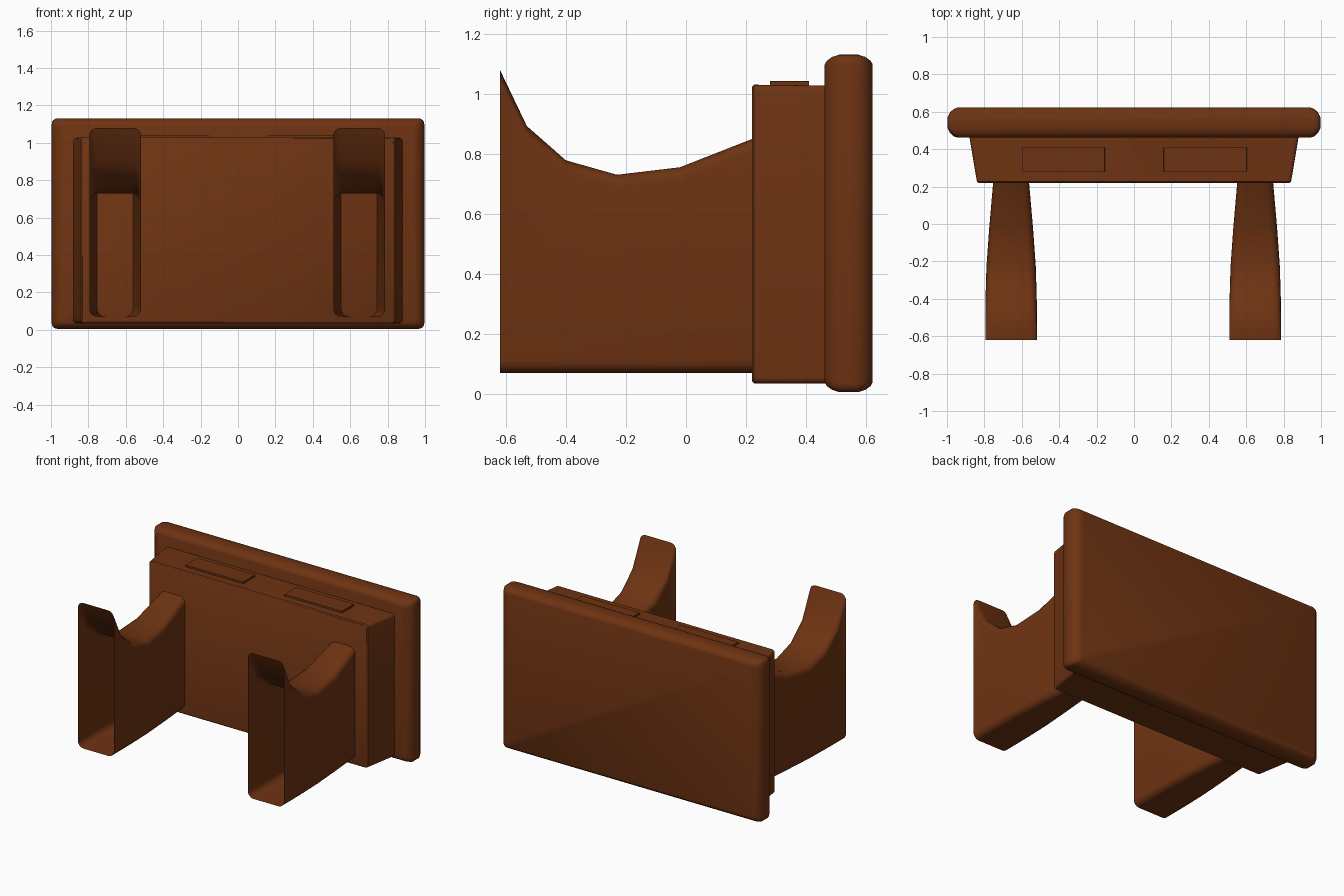
import bpy, bmesh, math

if "Cube" in bpy.data.objects:
    bpy.data.objects.remove(bpy.data.objects["Cube"])

wood = bpy.data.materials.new("reddish brown wood")
wood.diffuse_color = (0.155, 0.033, 0.006, 1)
wood.use_nodes = True
wood.node_tree.nodes["Principled BSDF"].inputs["Base Color"].default_value = wood.diffuse_color


def rounded_ring(cx, y, half_w, z0, z1, r, seg=4):
    """Rounded rectangle in the xz plane, counter-clockwise seen from the front."""
    corners = [(cx + half_w - r, z0 + r, -90), (cx + half_w - r, z1 - r, 0),
               (cx - half_w + r, z1 - r, 90), (cx - half_w + r, z0 + r, 180)]
    ring = []
    for x, z, start in corners:
        for i in range(seg + 1):
            a = math.radians(start + 90 * i / seg)
            ring.append((x + r * math.cos(a), y, z + r * math.sin(a)))
    return ring


def loft(name, rings, front=True, back=True, angle=35):
    bm = bmesh.new()
    vs = [[bm.verts.new(p) for p in ring] for ring in rings]
    n = len(vs[0])
    for a, b in zip(vs, vs[1:]):
        for i in range(n):
            j = (i + 1) % n
            bm.faces.new((a[i], b[i], b[j], a[j]))
    if front:
        bm.faces.new(vs[0])
    if back:
        bm.faces.new(vs[-1][::-1])
    me = bpy.data.meshes.new(name)
    bm.to_mesh(me)
    bm.free()
    me.materials.append(wood)
    ob = bpy.data.objects.new(name, me)
    bpy.context.collection.objects.link(ob)
    bpy.ops.object.select_all(action='DESELECT')
    bpy.context.view_layer.objects.active = ob
    ob.select_set(True)
    bpy.ops.object.shade_smooth_by_angle(angle=math.radians(angle))
    return ob


# Large slab with a bullnose edge
half = [(0.08, 0.055), (0.073, 0.036), (0.055, 0.016), (0.03, 0.004)]
edge = [(0.542 - d, i) for d, i in half] + [(0.542 + d, i) for d, i in half[::-1]]
loft("table_top", [rounded_ring(0, y, 1.0 - i, 0.003 + 0.65 * i, 1.133 - 0.65 * i, 0.03)
                   for y, i in edge], angle=45)

# Flared apron under the slab, with a softened front edge
loft("apron", [rounded_ring(0, 0.22, 0.832, 0.042, 1.023, 0.02),
               rounded_ring(0, 0.227, 0.84, 0.035, 1.03, 0.02),
               rounded_ring(0, 0.465, 0.88, 0.035, 1.027, 0.02)], back=False)

# Two thin drawer fronts on the upper side of the apron
for side, cx in (("left", -0.378), ("right", 0.381)):
    loft(side + "_drawer_front",
         [rounded_ring(cx, 0.28, 0.222, 1.02, 1.042, 0.002, 1),
          rounded_ring(cx, 0.41, 0.222, 1.02, 1.042, 0.002, 1)])

# Open-ended legs: y, half width, height of the curved upper edge
profile = [(-0.62, 0.138, 1.08), (-0.53, 0.138, 0.892), (-0.40, 0.137, 0.778),
           (-0.23, 0.132, 0.73), (-0.02, 0.117, 0.755), (0.222, 0.096, 0.85)]
for side, cx in (("left", -0.657), ("right", 0.648)):
    loft(side + "_leg", [rounded_ring(cx, y, w, 0.07, z, 0.042) for y, w, z in profile],
         front=False, back=False)
